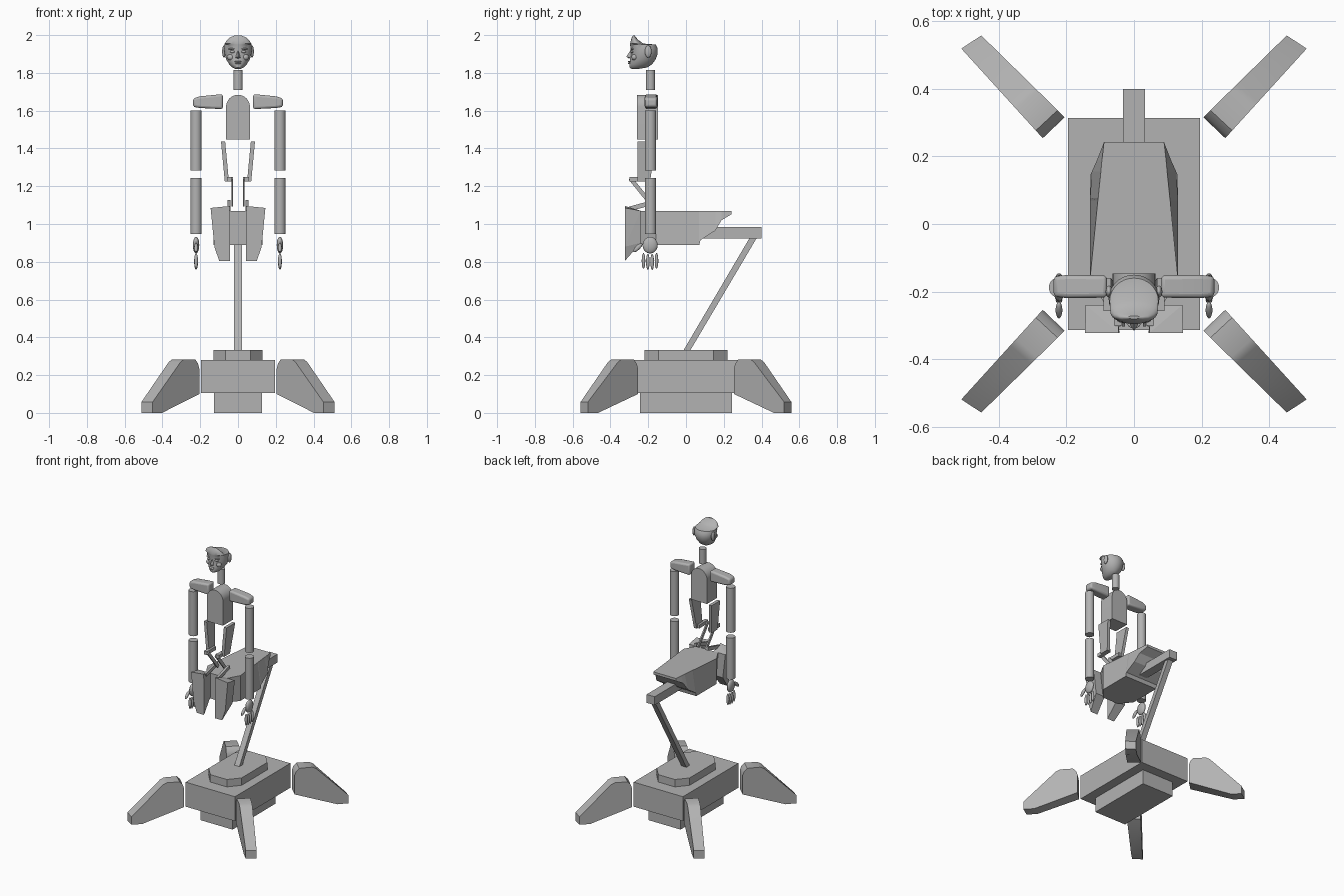
import bpy, bmesh, math
from mathutils import Vector, Matrix

cube = bpy.data.objects.get("Cube")
if cube:
    bpy.data.objects.remove(cube, do_unlink=True)

grey = bpy.data.materials.new("plain_grey")
grey.use_nodes = True
grey.diffuse_color = (0.45, 0.45, 0.45, 1)
grey.node_tree.nodes["Principled BSDF"].inputs["Base Color"].default_value = (0.45, 0.45, 0.45, 1)


def finish(name, bm, smooth=False, bevel=0):
    bmesh.ops.recalc_face_normals(bm, faces=bm.faces)
    mesh = bpy.data.meshes.new(name)
    bm.to_mesh(mesh)
    bm.free()
    mesh.materials.append(grey)
    obj = bpy.data.objects.new(name, mesh)
    bpy.context.collection.objects.link(obj)
    if bevel:
        mod = obj.modifiers.new("rounding", "BEVEL")
        mod.width, mod.segments = bevel, 3
    if smooth:
        bpy.ops.object.select_all(action="DESELECT")
        obj.select_set(True)
        bpy.context.view_layer.objects.active = obj
        bpy.ops.object.shade_smooth_by_angle(angle=math.radians(40))
    return obj


def loft(name, rings, smooth=False, bevel=0):
    """Skin a list of equal-length point rings and cap both ends."""
    bm = bmesh.new()
    rows = [[bm.verts.new(p) for p in ring] for ring in rings]
    n = len(rows[0])
    for a, b in zip(rows, rows[1:]):
        for i in range(n):
            j = (i + 1) % n
            bm.faces.new((a[i], a[j], b[j], b[i]))
    bm.faces.new(rows[0])
    bm.faces.new(rows[-1])
    return finish(name, bm, smooth, bevel)


def box(name, x, y, z):
    """Box from (min, max) ranges."""
    return loft(name, [[(x[0], y[0], h), (x[1], y[0], h), (x[1], y[1], h), (x[0], y[1], h)] for h in z])


def bar(name, a, b, width, depth):
    """Square bar between two points of the side plane, at one x."""
    a, b = Vector(a), Vector(b)
    across = Vector((width / 2, 0, 0))
    up = (b - a).cross(across).normalized() * depth / 2
    return loft(name, [[p - across - up, p + across - up, p + across + up, p - across + up] for p in (a, b)])


def cylinder(name, x, y, z, r):
    turn = [math.tau * i / 32 for i in range(32)]
    return loft(name, [[(x + r * math.cos(t), y + r * math.sin(t), h) for t in turn] for h in z], True)


def ellipsoid(name, centre, radii, tilt=0):
    bm = bmesh.new()
    bmesh.ops.create_uvsphere(bm, u_segments=16, v_segments=10, radius=1)
    m = Matrix.Translation(centre) @ Matrix.Rotation(tilt, 4, "X") @ Matrix.Diagonal((*radii, 1))
    bmesh.ops.transform(bm, matrix=m, verts=bm.verts)
    return finish(name, bm, True)


def hull(name, points):
    bm = bmesh.new()
    for p in points:
        bm.verts.new(p)
    bmesh.ops.convex_hull(bm, input=bm.verts)
    bmesh.ops.dissolve_limit(bm, angle_limit=0.02, verts=bm.verts, edges=bm.edges)
    return finish(name, bm)


# Pedestal: foot block, main block and chamfered top plate
box("base_foot", (-0.127, 0.127), (-0.243, 0.243), (0, 0.105))
box("base_block", (-0.195, 0.195), (-0.313, 0.313), (0.105, 0.28))
plate = [(0.066, 0.22), (-0.066, 0.22), (-0.13, 0.145), (-0.13, -0.145),
         (-0.066, -0.22), (0.066, -0.22), (0.13, -0.145), (0.13, 0.145)]
loft("base_top_plate", [[(x, y, z) for x, y in plate] for z in (0.28, 0.333)])

# Four diagonal legs: one side profile skinned between two vertical planes
leg_profile = [(0, 0.10), (0, 0.235), (0.01, 0.262), (0.03, 0.283), (0.115, 0.283), (0.14, 0.27),
               (0.351, 0.058), (0.351, 0), (0.28, 0)]
for sx, side in ((1, "left"), (-1, "right")):
    for sy, end in ((1, "back"), (-1, "front")):
        rings = []
        for start, stop in (((0.205, 0.316), (0.452, 0.558)), ((0.27, 0.254), (0.511, 0.519))):
            a, b = Vector(start), Vector(stop)
            ring = []
            for r, z in leg_profile:
                p = a.lerp(b, r / 0.351)
                ring.append((sx * p.x, sy * p.y, z))
            rings.append(ring)
        loft(f"{end}_{side}_leg", rings, True)

# Support strut and the arm that carries the body
loft("strut", [[(-0.02, a, z), (0.02, a, z), (0.02, b, z), (-0.02, b, z)]
               for a, b, z in ((-0.014, 0.022, 0.33), (0.336, 0.374, 0.925))])
box("support_arm", (-0.032, 0.032), (0.05, 0.4), (0.924, 0.984))

# Pelvis: sections from front to back (y, bottom z, bottom half width, top half width)
pelvis = [(-0.24, 0.889, 0.063, 0.085), (-0.16, 0.889, 0.13, 0.13), (0.07, 0.889, 0.13, 0.107),
          (0.077, 0.915, 0.13, 0.106), (0.155, 0.965, 0.125, 0.098), (0.188, 1.02, 0.11, 0.095),
          (0.242, 1.052, 0.089, 0.089)]
loft("pelvis", [[(-b, y, z), (b, y, z), (t, y, 1.07), (-t, y, 1.07)] for y, z, b, t in pelvis])

# Chest: arched profile pushed through its depth
arch = [(-0.063, 1.447), (0.063, 1.447)]
arch += [(0.063 * math.cos(t), 1.62 + 0.064 * math.sin(t)) for t in (math.pi * i / 20 for i in range(21))]
loft("chest", [[(x, y, z) for x, z in arch] for y in (-0.26, -0.147)], True)

cylinder("neck", 0, -0.188, (1.71, 1.815), 0.025)

# Paired parts
for s, side in ((1, "left"), (-1, "right")):
    # Hip guards: wedge, tall in front and short behind
    front = [(0.145, 1.085), (0.045, 1.095), (0.043, 0.805), (0.1, 0.805), (0.125, 0.88)]
    back = [(0.143, 1.07), (0.05, 1.07), (0.05, 0.9), (0.123, 0.9)]
    hull(f"{side}_hip_guard", [(s * x, -0.323, z) for x, z in front] + [(s * x, -0.24, z) for x, z in back])

    # Waist panel with its hinge and links
    loft(f"{side}_waist_panel", [[(s * x, y0, z), (s * (x + 0.022), y0, z), (s * (x + 0.022), y1, z), (s * x, y1, z)]
                                 for x, y0, y1, z in ((0.068, -0.257, -0.16, 1.437), (0.048, -0.257, -0.19, 1.225))])
    box(f"{side}_hinge", (s * 0.047 - 0.012, s * 0.047 + 0.012), (-0.3, -0.2), (1.225, 1.25))
    bar(f"{side}_upper_link", (s * 0.031, -0.295, 1.242), (s * 0.031, -0.18, 1.1), 0.009, 0.022)
    bar(f"{side}_lower_link", (s * 0.048, -0.3, 1.08), (s * 0.048, -0.17, 1.115), 0.016, 0.024)

    # Shoulder tapering outward
    sections = [(0.08, 0.033, 1.608, 1.688), (0.2, 0.034, 1.614, 1.676), (0.238, 0.03, 1.62, 1.665)]
    loft(f"{side}_shoulder", [[(s * x, -0.185 - h, a), (s * x, -0.185 + h, a), (s * x, -0.185 + h, b),
                               (s * x, -0.185 - h, b)] for x, h, a, b in sections], True, 0.012)

    # Arm
    x = s * 0.222
    cylinder(f"{side}_upper_arm", x, -0.188, (1.282, 1.6), 0.03)
    cylinder(f"{side}_forearm", x, -0.188, (0.947, 1.243), 0.03)

    # Hand
    ellipsoid(f"{side}_palm", (x, -0.19, 0.888), (0.017, 0.04, 0.044))
    for i in range(4):
        drop = 0.797 + 0.005 * abs(i - 1.5)
        ellipsoid(f"{side}_finger_{i + 1}", (x, -0.225 + 0.023 * i, drop), (0.01, 0.0095, 0.042))
    ellipsoid(f"{side}_thumb", (x, -0.255, 0.875), (0.01, 0.012, 0.032), -0.8)

    # Face details
    ellipsoid(f"{side}_ear", (s * 0.074, -0.2, 1.913), (0.01, 0.018, 0.032))
    ellipsoid(f"{side}_eye", (s * 0.029, -0.284, 1.912), (0.014, 0.01, 0.007))
    ellipsoid(f"{side}_brow", (s * 0.03, -0.282, 1.927), (0.022, 0.011, 0.005))
    ellipsoid(f"{side}_cheek", (s * 0.038, -0.272, 1.883), (0.02, 0.017, 0.017))

# Head: horizontal rings (z, half width, front y, back y), cut away behind the forehead
head = [(1.821, 0.014, -0.288, -0.25), (1.829, 0.03, -0.299, -0.205), (1.845, 0.046, -0.3, -0.18),
        (1.87, 0.062, -0.296, -0.162), (1.9, 0.071, -0.292, -0.15), (1.93, 0.075, -0.294, -0.15),
        (1.95, 0.072, -0.296, -0.16), (1.955, 0.07, -0.296, -0.225), (1.972, 0.06, -0.292, -0.25),
        (1.988, 0.042, -0.287, -0.265), (1.998, 0.018, -0.281, -0.272)]
rings = []
for z, w, f, b in head:
    ring = []
    for i in range(28):
        c, sn = math.cos(math.tau * i / 28), math.sin(math.tau * i / 28)
        ring.append((w * c, (f + b) / 2 + (b - f) / 2 * sn, z))
    rings.append(ring)
loft("head", rings, True)

# Nose and mouth
hull("nose", [(0, -0.292, 1.922), (0, -0.316, 1.886), (0.013, -0.296, 1.88), (-0.013, -0.296, 1.88),
              (0, -0.302, 1.876), (0.006, -0.28, 1.915), (-0.006, -0.28, 1.915)])
ellipsoid("upper_lip", (0, -0.297, 1.86), (0.019, 0.011, 0.004))
ellipsoid("lower_lip", (0, -0.297, 1.851), (0.015, 0.011, 0.005))
